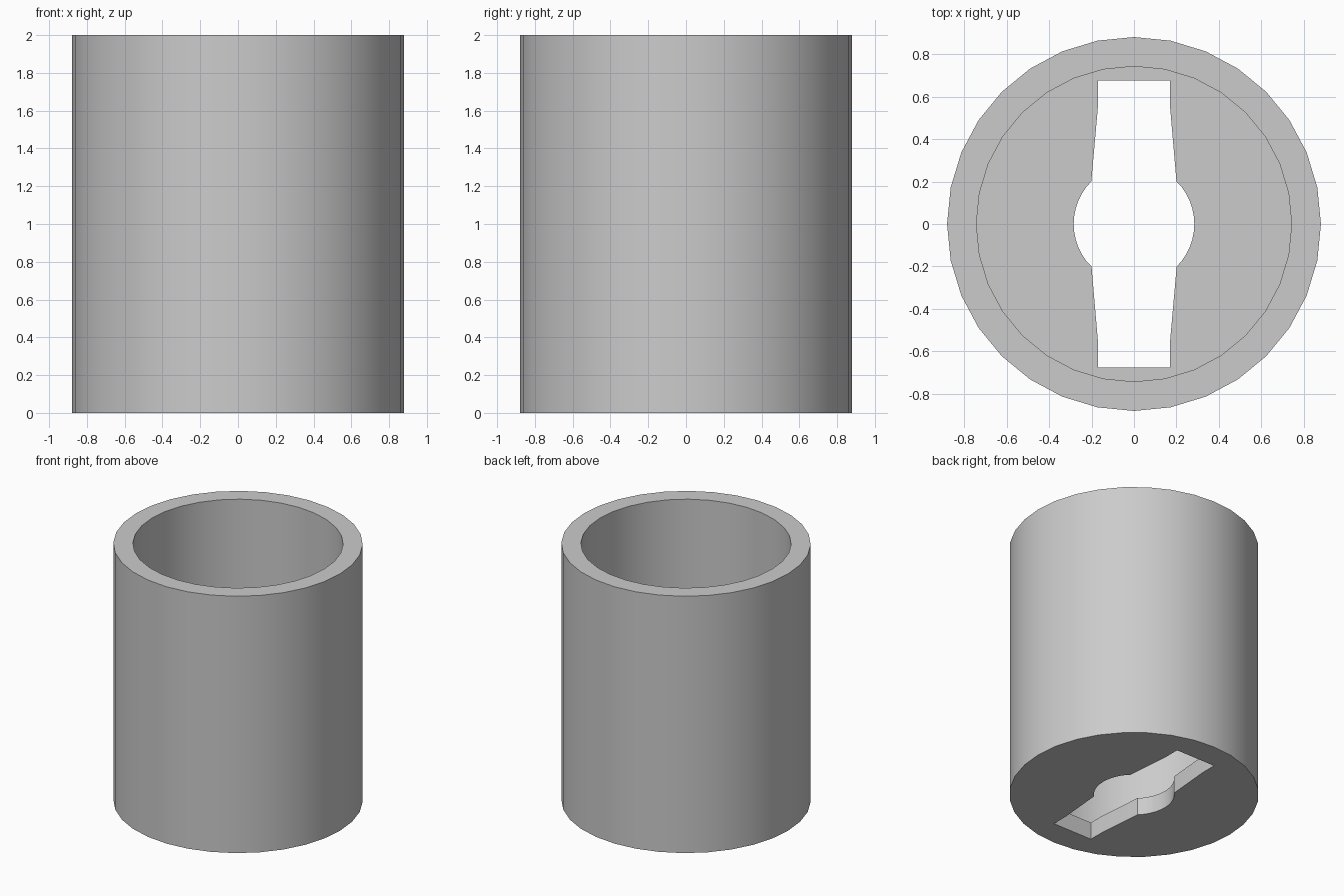
import bpy
import bmesh
import math

cube = bpy.data.objects.get("Cube")
if cube:
    bpy.data.objects.remove(cube, do_unlink=True)

SIDES = 32
HEIGHT = 2.0
OUTER, INNER = 0.88, 0.742
FLOOR = 0.135

grey = bpy.data.materials.new("light grey")
grey.use_nodes = True
colour = (0.6, 0.6, 0.6, 1)
grey.diffuse_color = colour
grey.node_tree.nodes["Principled BSDF"].inputs["Base Color"].default_value = colour


def make_object(name, bm):
    bmesh.ops.recalc_face_normals(bm, faces=bm.faces)
    mesh = bpy.data.meshes.new(name)
    bm.to_mesh(mesh)
    bm.free()
    mesh.materials.append(grey)
    obj = bpy.data.objects.new(name, mesh)
    bpy.context.collection.objects.link(obj)
    return obj


def prism(name, outline, z0, z1):
    bm = bmesh.new()
    face = bm.faces.new([bm.verts.new((x, y, z0)) for x, y in outline])
    top = bmesh.ops.extrude_face_region(bm, geom=[face])["geom"]
    verts = [v for v in top if isinstance(v, bmesh.types.BMVert)]
    bmesh.ops.translate(bm, verts=verts, vec=(0, 0, z1 - z0))
    return make_object(name, bm)


def circle(radius, start=0, end=math.tau, count=SIDES):
    return [(radius * math.cos(start + (end - start) * i / count),
             radius * math.sin(start + (end - start) * i / count))
            for i in range(count)]


# Solid body
cup = prism("cup", circle(OUTER), 0, HEIGHT)

# Bore that leaves a floor
bore = prism("bore_cutter", circle(INNER), FLOOR, HEIGHT + 0.2)

# Keyhole slot: round middle with tapering arms to front and back
arc = circle(0.284, -math.pi / 4, math.pi / 4, 12) + [(0.2, 0.2)]
side = [(0.17, -0.676), (0.17, -0.55)] + arc + [(0.17, 0.55), (0.17, 0.676)]
slot = prism("slot_cutter", side + [(-x, -y) for x, y in side], -0.2, FLOOR + 0.2)

# Cut the bore and the slot
bpy.ops.object.select_all(action="DESELECT")
bpy.context.view_layer.objects.active = cup
cup.select_set(True)
for cutter in (bore, slot):
    cutter.hide_render = True
    mod = cup.modifiers.new(cutter.name, "BOOLEAN")
    mod.operation = "DIFFERENCE"
    mod.solver = "EXACT"
    mod.object = cutter
    bpy.ops.object.modifier_apply(modifier=mod.name)
    bpy.data.objects.remove(cutter, do_unlink=True)

bpy.ops.object.shade_smooth_by_angle(angle=math.radians(30))
